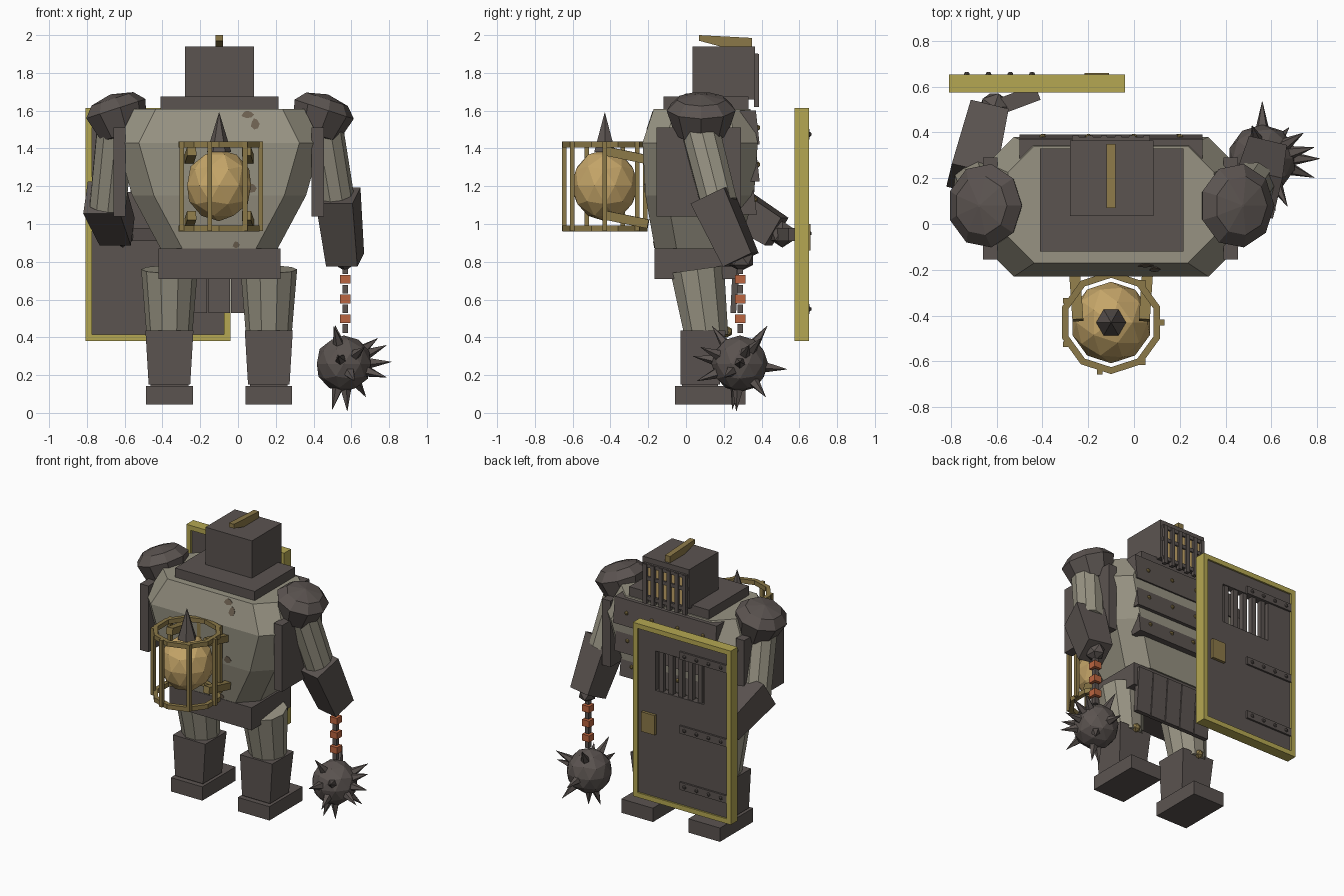
import bpy, bmesh, math
from mathutils import Vector, Matrix

if "Cube" in bpy.data.objects:
    bpy.data.objects.remove(bpy.data.objects["Cube"])

def mat(name, r, g, b):
    m = bpy.data.materials.new(name)
    m.diffuse_color = (r, g, b, 1)
    m.use_nodes = True
    m.node_tree.nodes["Principled BSDF"].inputs["Base Color"].default_value = m.diffuse_color
    return m

IRON = mat("dark_iron", .105, .088, .081)
SKIN = mat("grey_hide", .31, .29, .225)
BRASS = mat("aged_brass", .26, .19, .065)
GLOW = mat("lamp_amber", .56, .38, .14)
TRIM = mat("yellow_trim", .46, .39, .085)
RUST = mat("orange_chain", .50, .13, .05)
STAIN = mat("brown_stain", .15, .115, .08)

def finish(bm, name, m):
    bmesh.ops.recalc_face_normals(bm, faces=bm.faces)
    me = bpy.data.meshes.new(name)
    bm.to_mesh(me)
    bm.free()
    me.materials.append(m)
    ob = bpy.data.objects.new(name, me)
    bpy.context.collection.objects.link(ob)
    return ob

def loft(name, rings, m):
    """Skin equal-length point loops and cap both ends."""
    bm = bmesh.new()
    vs = [[bm.verts.new(p) for p in r] for r in rings]
    n = len(vs[0])
    for a, b in zip(vs, vs[1:]):
        for i in range(n):
            bm.faces.new((a[i], a[(i + 1) % n], b[(i + 1) % n], b[i]))
    bm.faces.new(vs[0])
    bm.faces.new(vs[-1])
    return finish(bm, name, m)

def rect(x0, x1, y0, y1, z):
    return [(x0, y0, z), (x1, y0, z), (x1, y1, z), (x0, y1, z)]

def box(name, x0, x1, y0, y1, z0, z1, m=IRON):
    return loft(name, [rect(x0, x1, y0, y1, z0), rect(x0, x1, y0, y1, z1)], m)

def limb(name, p, q, r1, r2, n=8, m=IRON):
    """Tapered prism from p to q; for n=4 radii are half widths."""
    p, q = Vector(p), Vector(q)
    d = q - p
    k = math.sqrt(2) if n == 4 else 1
    bm = bmesh.new()
    rot = d.to_track_quat('Z', 'Y').to_matrix().to_4x4() @ Matrix.Rotation(math.pi / n, 4, 'Z')
    bmesh.ops.create_cone(bm, cap_ends=True, segments=n, radius1=r1 * k, radius2=r2 * k,
                          depth=d.length, matrix=Matrix.Translation((p + q) / 2) @ rot)
    return finish(bm, name, m)

def ball(name, c, s, sub=2, m=IRON):
    bm = bmesh.new()
    bmesh.ops.create_icosphere(bm, subdivisions=sub, radius=1,
                               matrix=Matrix.Translation(c) @ Matrix.Diagonal((*s, 1)))
    return finish(bm, name, m)

CX = -.10  # body centre line

# torso: chamfered rectangle lofted through four heights (z, half width, y front, y back)
PROF = [(.87, .31, -.165, .28), (1.15, .46, -.215, .36), (1.43, .54, -.23, .38), (1.61, .45, -.17, .34)]
def oct_ring(z, w, y0, y1, c=.115):
    return [(CX + x, y, z) for x, y in ((-w + c, y0), (w - c, y0), (w, y0 + c), (w, y1 - c),
                                       (w - c, y1), (-w + c, y1), (-w, y1 - c), (-w, y0 + c))]
loft("torso", [oct_ring(*p) for p in PROF], SKIN)

# stains on the front of the torso
def front_y(z):
    for a, b in zip(PROF, PROF[1:]):
        if z <= b[0]:
            return a[2] + (b[2] - a[2]) * (z - a[0]) / (b[0] - a[0])
    return PROF[-1][2]
for x, z, w, h in ((.05, 1.58, .035, .02), (.09, 1.53, .025, .03), (.07, 1.19, .03, .025), (-.01, .89, .02, .018)):
    pts = [(x + w * math.cos(a) * (1 - .3 * (i % 2)), z + h * math.sin(a))
           for i, a in enumerate(k * math.tau / 7 for k in range(7))]
    loft("torso_stain", [[(px, front_y(pz) + o, pz) for px, pz in pts] for o in (.004, -.003)], STAIN)

# collar, head, belt
box("collar", -.41, .215, -.12, .33, 1.60, 1.675)
box("head", -.28, .085, .035, .365, 1.66, 1.94)
loft("head_crest", [[(x, .07, 1.97), (x, .07, 2.0), (x, .35, 1.985), (x, .35, 1.94), (x, .2, 1.935)]
                    for x in (-.12, -.08)], BRASS)
box("belt", -.42, .225, -.168, .27, .71, .87)

# visor grille on the face
box("visor_glow", -.25, .05, .36, .369, 1.68, 1.88, GLOW)
for i in range(6):
    x = -.255 + i * .062
    box("visor_bar", x - .014, x + .014, .36, .387, 1.62, 1.90)
for z in (1.66, 1.80, 1.89):
    box("visor_crossbar", -.27, .07, .362, .38, z - .013, z + .013)

# chest bands with rivets
for z0, z1, w, y in ((1.42, 1.60, .40, .345), (1.225, 1.405, .39, .345), (1.05, 1.21, .36, .33)):
    loft("chest_band", [rect(CX - w, CX + w, y - .04, y + .045, z0), rect(CX - w, CX + w, y - .06, y + .025, z1)], IRON)
    for k in (-.75, -.25, .25, .75):
        ball("chest_rivet", (CX + k * w, y + .037, (z0 + z1) / 2), (.015, .013, .015), 1, BRASS)

# hanging skirt plates
for i in range(5):
    x = -.34 + i * .12
    loft("skirt_plate", [rect(x - .057, x + .057, .235, .265, .53), rect(x - .057, x + .057, .25, .29, .84)], IRON)

for s in (-1, 1):
    # side plates, legs and feet
    px = CX + s * .525
    box("side_plate", px - .035, px + .03, -.155, .29, 1.04, 1.51)
    lx = CX + s * .263
    limb("thigh", (lx, .06, .76), (lx, .11, .40), .15, .12, 10, SKIN)
    loft("shin_guard", [rect(lx - .11, lx + .11, -.03, .18, .15), rect(lx - .127, lx + .127, -.03, .21, .435)], IRON)
    box("ankle", lx - .1, lx + .1, -.02, .17, .12, .16)
    box("foot", lx - .124, lx + .124, -.058, .315, .045, .143)
    ball("knee_stud", (lx, .215, .43), (.032, .035, .032), 1, BRASS)
    # tilted faceted shoulder caps
    sc = Vector((CX + s * .545, .08, 1.59))
    rot = Matrix.Rotation(s * math.radians(18), 4, 'Y')
    rings = [(.06, -.14), (.14, -.12), (.185, .02), (.13, .075), (.006, .10)]
    loft("shoulder_cap", [[sc + rot @ Vector((.92 * r * math.cos(a), r * math.sin(a), z))
                           for a in (k * math.tau / 9 for k in range(9))] for r, z in rings], IRON)

# right arm holding the chain
limb("upper_arm_right", (.45, .07, 1.52), (.52, .175, 1.11), .105, .10, 10, SKIN)
limb("forearm_right", (.53, .135, 1.15), (.567, .29, .81), .10, .085, 4)
ball("hand_right", (.567, .29, .81), (.06, .075, .06), 1)

# left arm holding the shield
limb("upper_arm_left", (-.645, .07, 1.52), (-.69, .20, 1.09), .105, .10, 10, SKIN)
limb("forearm_left", (-.71, .19, 1.14), (-.64, .48, .96), .10, .085, 4)
ball("hand_left", (-.61, .51, .945), (.07, .07, .07), 1)
limb("shield_grip", (-.62, .50, .945), (-.42, .575, .945), .035, .035, 4)

# chain links
for i in range(7):
    z, y, w = .76 - i * .052, .288, (.015 if i % 2 == 0 else .028)
    box("chain_link", .567 - w, .567 + w, y - w, y + w, z - .024, z + .022, RUST if i % 2 else IRON)

# spiked ball
MC = Vector((.56, .285, .26))
ball("flail_ball", MC, (.15, .15, .15))
for d in ((.23, .05, .1), (.25, 0, .01), (.22, -.08, -.07), (.16, .1, .12), (0, .26, -.03), (-.04, .13, .18),
          (-.03, -.25, .04), (-.05, -.14, .19), (.05, -.2, -.08), (-.06, -.04, -.24), (.02, -.02, -.27),
          (.12, .14, -.18), (.1, -.19, .08)):
    v = Vector(d).normalized()
    limb("flail_spike", MC + v * .12, MC + v * .252, .034, .001, 5)

# lantern: ball, spike, two rings, seven bars, four brackets
LC = Vector((CX, -.43, 0))
ball("lantern_ball", LC + Vector((0, 0, 1.205)), (.178, .178, .19), 2, GLOW)
limb("lantern_spike", LC + Vector((0, 0, 1.38)), LC + Vector((0, 0, 1.59)), .065, .001, 6)
def polar(r, a, z):
    return LC + Vector((r * math.cos(a), r * math.sin(a), z))
for z in (.96, 1.405):
    bm = bmesh.new()
    n = 10
    cs = [[bm.verts.new(polar(r, (k + .5) * math.tau / n, z + h)) for r, h in
           ((.195, 0), (.225, 0), (.225, .032), (.195, .032))] for k in range(n)]
    for k in range(n):
        a, b = cs[k], cs[(k + 1) % n]
        for j in range(4):
            bm.faces.new((a[j], a[(j + 1) % 4], b[(j + 1) % 4], b[j]))
    finish(bm, "lantern_ring", BRASS)
for k in range(7):
    a = k * math.tau / 7
    limb("lantern_bar", polar(.22, a, .962), polar(.22, a, 1.436), .0125, .0125, 4, BRASS)
for x in (-.245, .045):
    for z in (1.375, 1.035):
        limb("lantern_bracket", (x, -.42, z + .01), (x + (.015 if x > 0 else -.015), -.2, z - .035), .024, .024, 4, BRASS)

# door shield: trim frame, panel around a barred window
X0, X1, Z0, Z1, T = -.808, -.04, .38, 1.613, .034
for a in ((X0, X0 + T, Z0, Z1), (X1 - T, X1, Z0, Z1), (X0 + T, X1 - T, Z0, Z0 + T), (X0 + T, X1 - T, Z1 - T, Z1)):
    box("shield_trim", a[0], a[1], .575, .652, a[2], a[3], TRIM)
WX0, WX1, WZ0, WZ1 = -.59, -.21, 1.17, 1.45
for a in ((X0 + T, WX0, Z0 + T, Z1 - T), (WX1, X1 - T, Z0 + T, Z1 - T), (WX0, WX1, Z0 + T, WZ0), (WX0, WX1, WZ1, Z1 - T)):
    box("shield_panel", a[0], a[1], .59, .64, a[2], a[3])
for i in range(5):
    x = WX0 + (i + .5) * (WX1 - WX0) / 5
    box("shield_window_bar", x - .017, x + .017, .60, .632, WZ0 - .01, WZ1 + .01)

# hinge straps, rivets and lock plate
for z in (1.475, .95, .55):
    box("shield_strap", -.775, -.405, .635, .653, z - .027, z + .027)
    for x in (-.73, -.635, -.54, -.445):
        ball("strap_rivet", (x, .654, z), (.014, .012, .014), 1)
box("lock_plate", -.215, -.11, .635, .66, .86, 1.0, BRASS)
